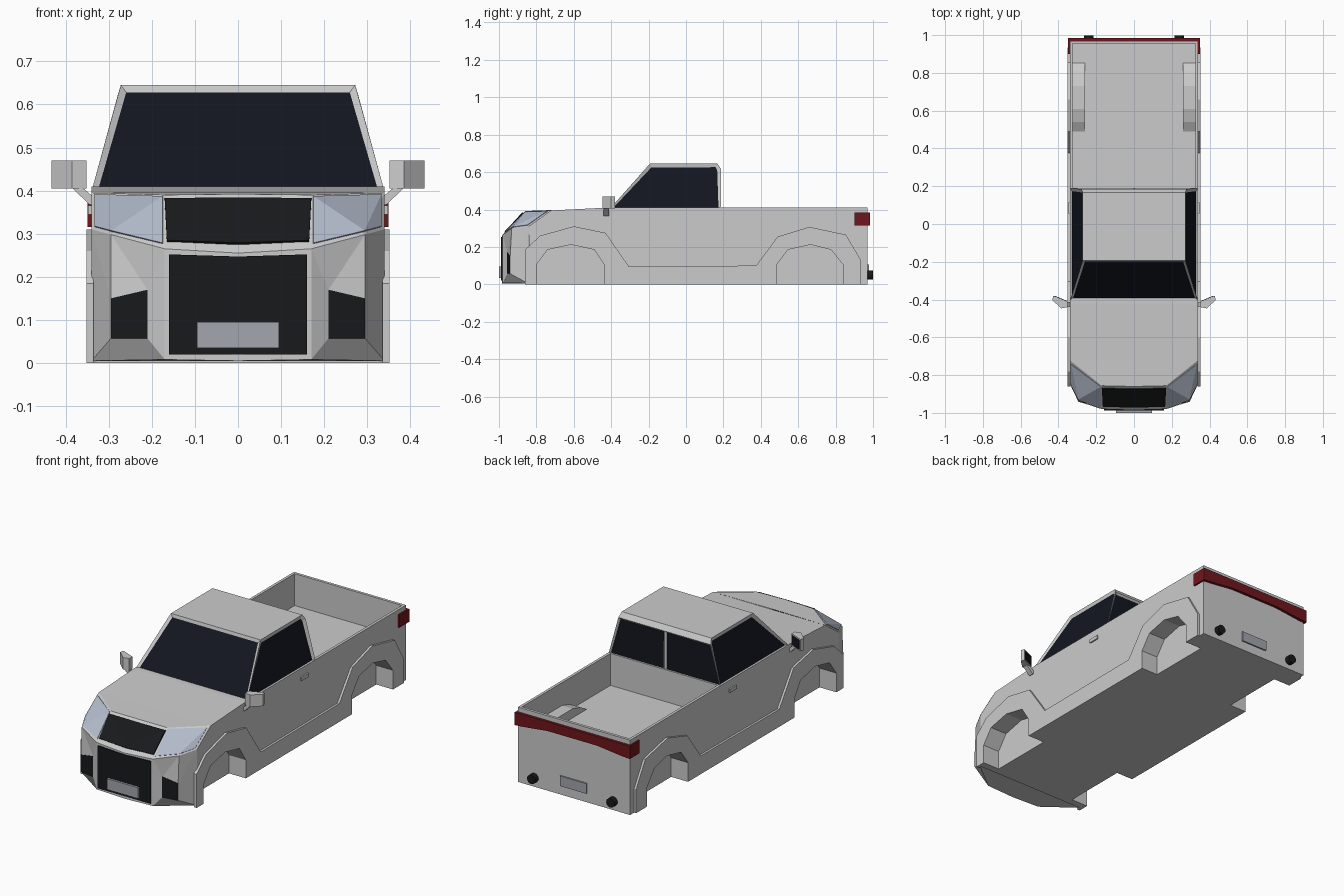
import bpy, bmesh
from mathutils import Vector

if "Cube" in bpy.data.objects:
    bpy.data.objects.remove(bpy.data.objects["Cube"])


def material(name, rgb):
    m = bpy.data.materials.new(name)
    m.diffuse_color = (*rgb, 1)
    m.use_nodes = True
    m.node_tree.nodes["Principled BSDF"].inputs["Base Color"].default_value = m.diffuse_color
    return m


BLACK = material("black_trim", (0.009, 0.01, 0.011))
GLASS = material("dark_glass", (0.006, 0.008, 0.014))
LAMP = material("lamp_glass", (0.45, 0.5, 0.6))
RED = material("red_lamp", (0.16, 0.008, 0.012))
PLATE = material("plate_grey", (0.36, 0.38, 0.42))


def finish(bm, name, mat=None, mirror=False):
    bmesh.ops.recalc_face_normals(bm, faces=bm.faces)
    me = bpy.data.meshes.new(name)
    bm.to_mesh(me)
    bm.free()
    ob = bpy.data.objects.new(name, me)
    bpy.context.collection.objects.link(ob)
    if mat:
        me.materials.append(mat)
    if mirror:
        mod = ob.modifiers.new("mirror", 'MIRROR')
        mod.use_clip = True
        mod.merge_threshold = 0.0001
    return ob


def prism(name, pts, axis, lo, hi, mat=None, mirror=False):
    """Extrude a flat outline along the given axis from lo to hi."""
    place = {'x': lambda a, b, c: (c, a, b),
             'y': lambda a, b, c: (a, c, b),
             'z': lambda a, b, c: (a, b, c)}[axis]
    bm = bmesh.new()
    rings = [[bm.verts.new(place(a, b, c)) for a, b in pts] for c in (lo, hi)]
    for r in rings:
        bm.faces.new(r)
    n = len(pts)
    for i in range(n):
        j = (i + 1) % n
        bm.faces.new((rings[0][i], rings[0][j], rings[1][j], rings[1][i]))
    return finish(bm, name, mat, mirror)


def box(name, x, y, z, mat=None, mirror=False):
    pts = [(x[0], y[0]), (x[1], y[0]), (x[1], y[1]), (x[0], y[1])]
    return prism(name, pts, 'z', z[0], z[1], mat, mirror)


def slab(name, pts, off, mat=None, mirror=False):
    """Thin panel: fan of triangles extruded by an offset."""
    bm = bmesh.new()
    vs = [bm.verts.new(p) for p in pts]
    fs = [bm.faces.new((vs[0], vs[i], vs[i + 1])) for i in range(1, len(vs) - 1)]
    res = bmesh.ops.extrude_face_region(bm, geom=fs, use_keep_orig=True)
    moved = [g for g in res['geom'] if isinstance(g, bmesh.types.BMVert)]
    bmesh.ops.translate(bm, verts=moved, vec=Vector(off))
    return finish(bm, name, mat, mirror)


# wheel arch outlines (y, z), shared by wells and side trim
front_arch = [(-.80, 0), (-.80, .105), (-.74, .185), (-.615, .212),
              (-.49, .185), (-.435, .10), (-.435, 0)]
rear_arch = [(.485, 0), (.485, .105), (.545, .185), (.665, .212),
             (.775, .185), (.84, .105), (.84, 0)]

# main body with wheel wells and cargo bed cut out
body = prism("body", [(-.84, 0), (-.84, .31), (-.72, .395), (-.42, .41),
                      (.97, .41), (.97, 0)], 'x', -.34, .34)


def dip(arch):
    return [(arch[0][0], -.1)] + arch[1:-1] + [(arch[-1][0], -.1)]


cutters = [box("bed_cutter", (-.325, .325), (.19, .955), (.235, .6))]
for arch in (front_arch, rear_arch):
    cutters.append(prism("well_cutter", dip(arch), 'x', .25, .5))
    cutters.append(prism("well_cutter", dip(arch), 'x', -.5, -.25))
bpy.context.view_layer.objects.active = body
for c in cutters:
    c.hide_render = True
    mod = body.modifiers.new("cut", 'BOOLEAN')
    mod.operation, mod.solver, mod.object = 'DIFFERENCE', 'EXACT', c
    bpy.ops.object.modifier_apply(modifier=mod.name)
    bpy.data.objects.remove(c)

# wheel housings inside the bed
prism("bed_wheel_housing", [(.48, .23), (.54, .265), (.61, .285), (.73, .285),
                            (.81, .265), (.86, .23)], 'x', .26, .327, None, True)

# fender flares and sill as one raised trim
prism("side_trim", front_arch + rear_arch +
      [(.935, 0), (.935, .13), (.855, .265), (.66, .307), (.49, .255), (.375, .10),
       (-.305, .095), (-.43, .275), (-.60, .31), (-.78, .26), (-.86, .185), (-.86, 0)],
      'x', .335, .352, None, True)

# faceted nose, one half mirrored
N = dict(h=(0, -.72, .397), t0=(0, -.86, .392), t1=(.17, -.856, .39), t2=(.34, -.72, .395),
         m0=(0, -.985, .255), m1=(.17, -.98, .265), mc=(.295, -.932, .298),
         m2=(.34, -.84, .31), b0=(0, -.985, .005), b1=(.17, -.98, .008), b2=(.34, -.845, .005),
         e1=(.21, -.955, .17), e2=(.295, -.94, .15), e3=(.295, -.94, .057),
         e4=(.21, -.955, .057), c0=(0, -.84, .005))
bm = bmesh.new()
nv = {k: bm.verts.new(p) for k, p in N.items()}
for f in ("h t0 t1 t2", "t0 m0 m1 t1", "m1 mc t1", "mc t2 t1", "mc m2 t2", "m0 b0 b1 m1",
          "m1 b1 e4 e1", "m1 e1 mc", "mc e1 e2", "mc e2 m2", "m2 e2 e3 b2", "b1 b2 e3 e4",
          "e1 e4 e3 e2", "b0 c0 b2 b1"):
    bm.faces.new([nv[k] for k in f.split()])
finish(bm, "nose", None, True)

# headlights follow the nose facets
ring = [Vector(N[k]) for k in ("mc", "m2", "t2", "t1", "m1")]
mid = sum(ring, Vector()) / 5
lamp = [mid + (p - mid) * .87 for p in ring]
for p in lamp[3:]:
    p.x = .172
slab("headlight", lamp, (.003, -.005, .005), LAMP, True)

# grilles, fog lamp openings and number plates
slab("upper_grille", [(0, -.967, .274), (.165, -.963, .28), (.17, -.868, .378),
                      (0, -.871, .379)], (0, -.005, .005), BLACK, True)
prism("lower_grille", [(-.16, .02), (.16, .02), (.16, .252), (0, .247), (-.16, .252)],
      'y', -.988, -.975, BLACK)
slab("fog_opening", [N[k] for k in ("e1", "e2", "e3", "e4")], (0, -.002, 0), BLACK, True)
box("front_plate", (-.095, .095), (-1, -.98), (.035, .095), PLATE)
box("rear_plate", (-.08, .08), (.96, .978), (.05, .105), PLATE)

# cab with recessed windows
bm = bmesh.new()
lo = [bm.verts.new(p) for p in ((-.34, -.412, .398), (.34, -.412, .398), (.34, .188, .398),
                                (0, .188, .398), (-.34, .188, .398))]
sh = [bm.verts.new(p) for p in ((-.272, -.193, .645), (.272, -.193, .645), (.28, .186, .618),
                                (0, .186, .618), (-.28, .186, .618))]
top = [bm.verts.new(p) for p in ((.272, .168, .645), (-.272, .168, .645))]
bm.faces.new(lo)
bm.faces.new((sh[0], sh[1], top[0], top[1]))
bm.faces.new((top[1], top[0], sh[2], sh[3], sh[4]))
panes = [bm.faces.new(f) for f in (
    (lo[0], lo[1], sh[1], sh[0]), (lo[1], lo[2], sh[2], top[0], sh[1]),
    (lo[2], lo[3], sh[3], sh[2]), (lo[3], lo[4], sh[4], sh[3]),
    (lo[4], lo[0], sh[0], top[1], sh[4]))]
bmesh.ops.recalc_face_normals(bm, faces=bm.faces)
for i, f in enumerate(panes):
    bmesh.ops.inset_individual(bm, faces=[f], thickness=.014 if i in (2, 3) else .02,
                               depth=-.008)
    f.material_index = 1
cab = finish(bm, "cab")
cab.data.materials.append(None)
cab.data.materials.append(GLASS)

# tail light band wrapping round the rear corners
prism("tail_light_band", [(-.348, .315), (-.30, .318), (-.15, .335), (.15, .335), (.30, .318),
                          (.348, .315), (.348, .385), (-.348, .385)], 'y', .965, .985, RED)
box("tail_light_side", (.335, .349), (.90, .985), (.315, .385), RED, True)

# exhaust tips
for x in (-.24, .24):
    bpy.ops.mesh.primitive_cylinder_add(vertices=12, radius=.025, depth=.04,
                                        location=(x, .979, .05), rotation=(1.5708, 0, 0))
    tip = bpy.context.object
    tip.name = "exhaust_tip"
    tip.data.materials.append(BLACK)

# door mirrors and handles
prism("mirror_head", [(.352, -.412), (.352, -.44), (.385, -.447), (.433, -.402),
                      (.427, -.38)], 'z', .405, .47, None, True)
slab("mirror_glass", [(.358, -.4095, .412), (.42, -.383, .412), (.42, -.383, .463),
                      (.358, -.4095, .463)], (-.001, .003, 0), GLASS, True)
prism("mirror_stalk", [(.335, .365), (.345, .368), (.385, .406), (.36, .406), (.335, .385)],
      'y', -.44, -.412, None, True)
box("door_handle", (.335, .348), (.055, .115), (.345, .365), None, True)
